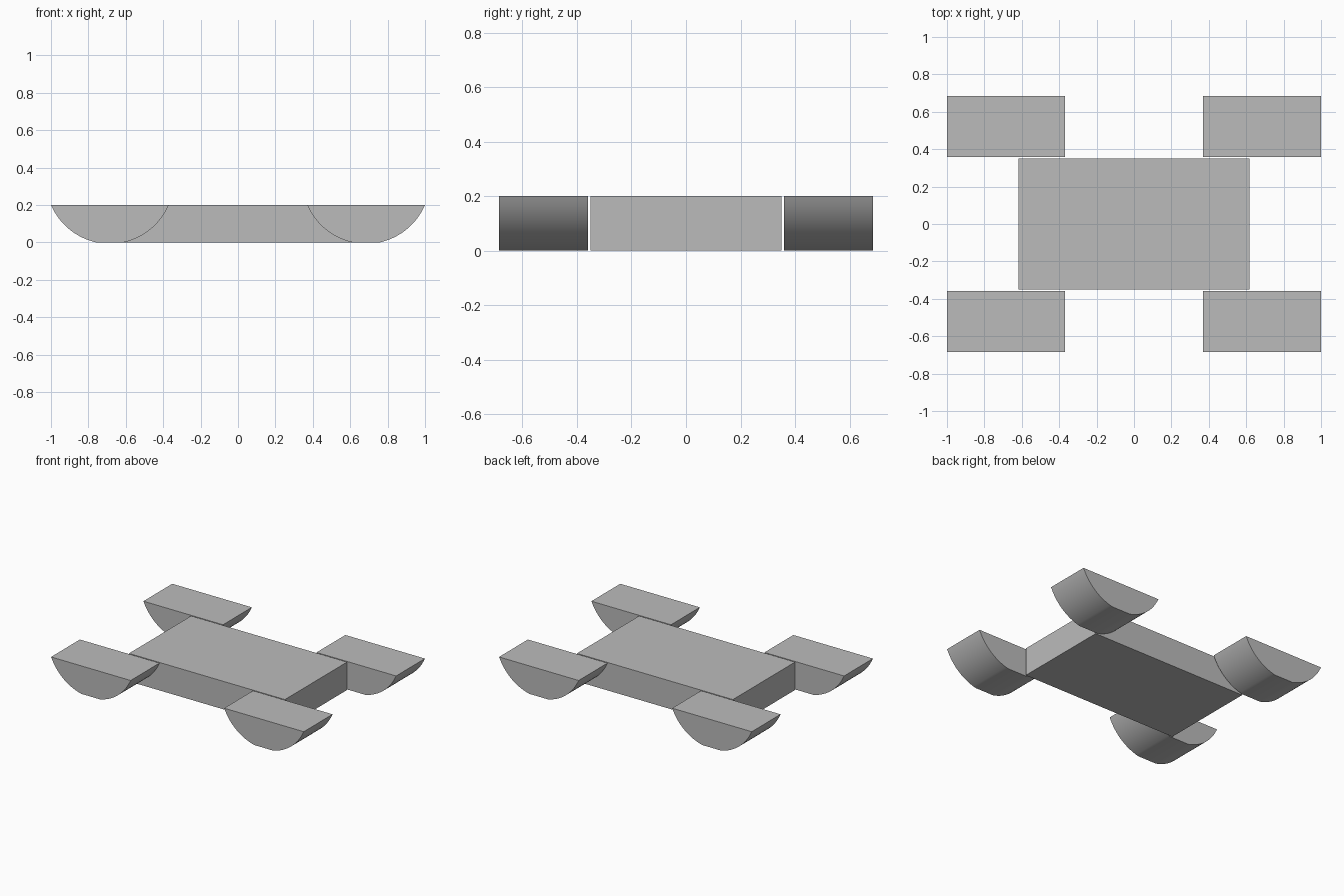
import bpy
import bmesh
from math import asin, cos, sin

cube = bpy.data.objects.get("Cube")
if cube:
    bpy.data.objects.remove(cube, do_unlink=True)

grey = bpy.data.materials.new("plain grey")
grey.use_nodes = True
colour = (0.5, 0.5, 0.5, 1)
grey.diffuse_color = colour
grey.node_tree.nodes["Principled BSDF"].inputs["Base Color"].default_value = colour

HEIGHT = 0.2


def extrude_profile(name, profile, y0, y1):
    """Extrude an x-z outline along y into a closed solid."""
    bm = bmesh.new()
    face = bm.faces.new([bm.verts.new((x, y0, z)) for x, z in profile])
    result = bmesh.ops.extrude_face_region(bm, geom=[face])
    moved = [v for v in result["geom"] if isinstance(v, bmesh.types.BMVert)]
    bmesh.ops.translate(bm, verts=moved, vec=(0, y1 - y0, 0))
    bmesh.ops.recalc_face_normals(bm, faces=bm.faces)
    mesh = bpy.data.meshes.new(name)
    bm.to_mesh(mesh)
    bm.free()
    mesh.materials.append(grey)
    obj = bpy.data.objects.new(name, mesh)
    bpy.context.collection.objects.link(obj)
    return obj


def wheel_profile(centre_x, radius=0.342, axle_z=0.334, steps=16):
    """Lower slice of a circle, with a flat top and a flat underside."""
    low = asin(0.075 / radius)
    high = asin(0.315 / radius)
    angles = [low + (high - low) * i / steps for i in range(steps + 1)]
    arc = [(radius * sin(a), axle_z - radius * cos(a)) for a in angles]
    arc[0] = (arc[0][0], 0)
    arc[-1] = (arc[-1][0], HEIGHT)
    outline = [(-x, z) for x, z in reversed(arc)] + arc
    return [(centre_x + x, z) for x, z in outline]


# Central block
body_outline = [(-0.617, 0), (0.617, 0), (0.617, HEIGHT), (-0.617, HEIGHT)]
extrude_profile("body", body_outline, -0.351, 0.351)

# Four cut wheels, just clear of the body
for end, y_sign in (("front", -1), ("back", 1)):
    for side, x_sign in (("right", -1), ("left", 1)):
        wheel = extrude_profile(f"{end}_{side}_wheel", wheel_profile(x_sign * 0.685),
                                y_sign * 0.359, y_sign * 0.685)
        bpy.ops.object.select_all(action="DESELECT")
        wheel.select_set(True)
        bpy.context.view_layer.objects.active = wheel
        bpy.ops.object.shade_smooth_by_angle()
